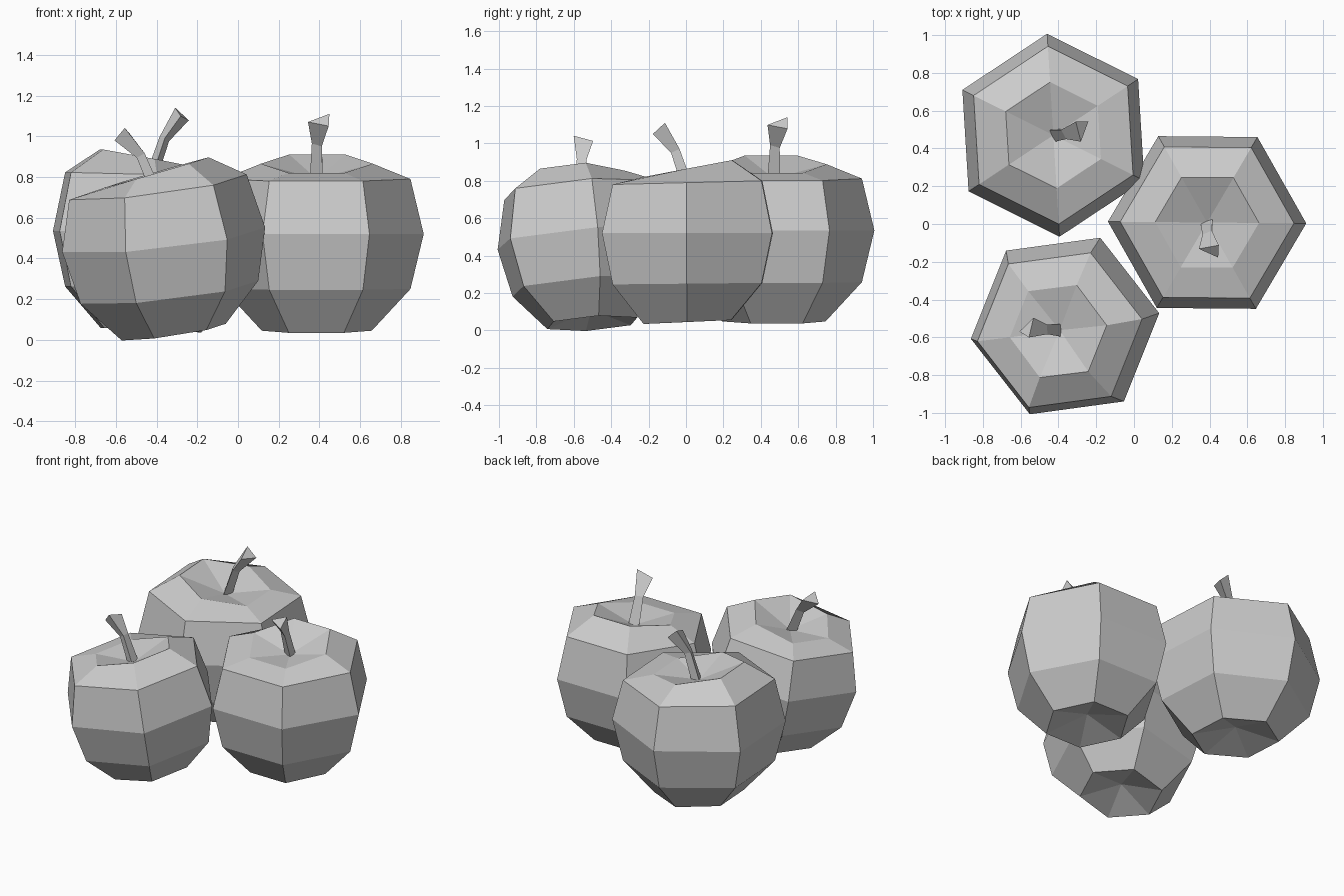
import bpy, math
from mathutils import Matrix, Vector

if "Cube" in bpy.data.objects:
    bpy.data.objects.remove(bpy.data.objects["Cube"])

# Body rings: radius, height above the widest ring, slope towards local +y
RINGS = [(0.27, -0.475, 0.045), (0.46, -0.27, 0.01), (0.525, 0.0, 0.0),
         (0.46, 0.27, 0.025), (0.275, 0.345, 0.19)]
SIDES = 6

# Stem: three triangular sections, flaring at the cut end
STEM = [[(-0.035, 0.0, 0.25), (0.03, -0.03, 0.25), (0.03, 0.03, 0.25)],
        [(-0.024, -0.065, 0.445), (0.025, -0.088, 0.43), (0.025, -0.042, 0.45)],
        [(-0.042, -0.14, 0.55), (0.06, -0.185, 0.53), (0.063, -0.12, 0.59)]]


def loft(name, sections, start, end, matrix):
    """Join equal-sized rings with quads; close ends with a pole or a flat cap."""
    n = len(sections[0])
    verts = [p for s in sections for p in s]
    faces = [(r * n + i, r * n + (i + 1) % n, (r + 1) * n + (i + 1) % n, (r + 1) * n + i)
             for r in range(len(sections) - 1) for i in range(n)]
    last = (len(sections) - 1) * n
    if start is None:
        faces.append(tuple(reversed(range(n))))
        faces.append(tuple(range(last, last + n)))
    else:
        verts += [start, end]
        lo, hi = len(verts) - 2, len(verts) - 1
        for i in range(n):
            j = (i + 1) % n
            faces.append((lo, j, i))
            faces.append((hi, last + i, last + j))
    mesh = bpy.data.meshes.new(name)
    mesh.from_pydata(verts, [], faces)
    mesh.update()
    ob = bpy.data.objects.new(name, mesh)
    ob.matrix_world = matrix
    bpy.context.collection.objects.link(ob)
    return ob


def ring(radius, z, slope):
    pts = []
    for i in range(SIDES):
        a = math.tau * i / SIDES
        x, y = radius * math.cos(a), radius * math.sin(a)
        pts.append((x, y, z + slope * y))
    return pts


def apple(label, centre, scale, turn, tilt=0.0, tilt_dir=0.0):
    d = math.radians(tilt_dir)
    axis = Vector((math.sin(d), -math.cos(d), 0))
    m = (Matrix.Translation(centre)
         @ Matrix.Rotation(math.radians(tilt), 4, axis)
         @ Matrix.Rotation(math.radians(turn), 4, 'Z')
         @ Matrix.Scale(scale, 4))
    # Body with dimples above and below
    loft("apple_body_" + label, [ring(*r) for r in RINGS],
         (0, 0, -0.40), (0, 0, 0.27), m)
    # Stem
    loft("apple_stem_" + label, STEM, None, None, m)


apple("right", (0.387, 0.008, 0.52), 1.0, -0.5)
apple("back_left", (-0.427, 0.47, 0.535), 1.025, 93.5)
apple("front_left", (-0.365, -0.54, 0.492), 0.965, -112, 7.9, 38)
